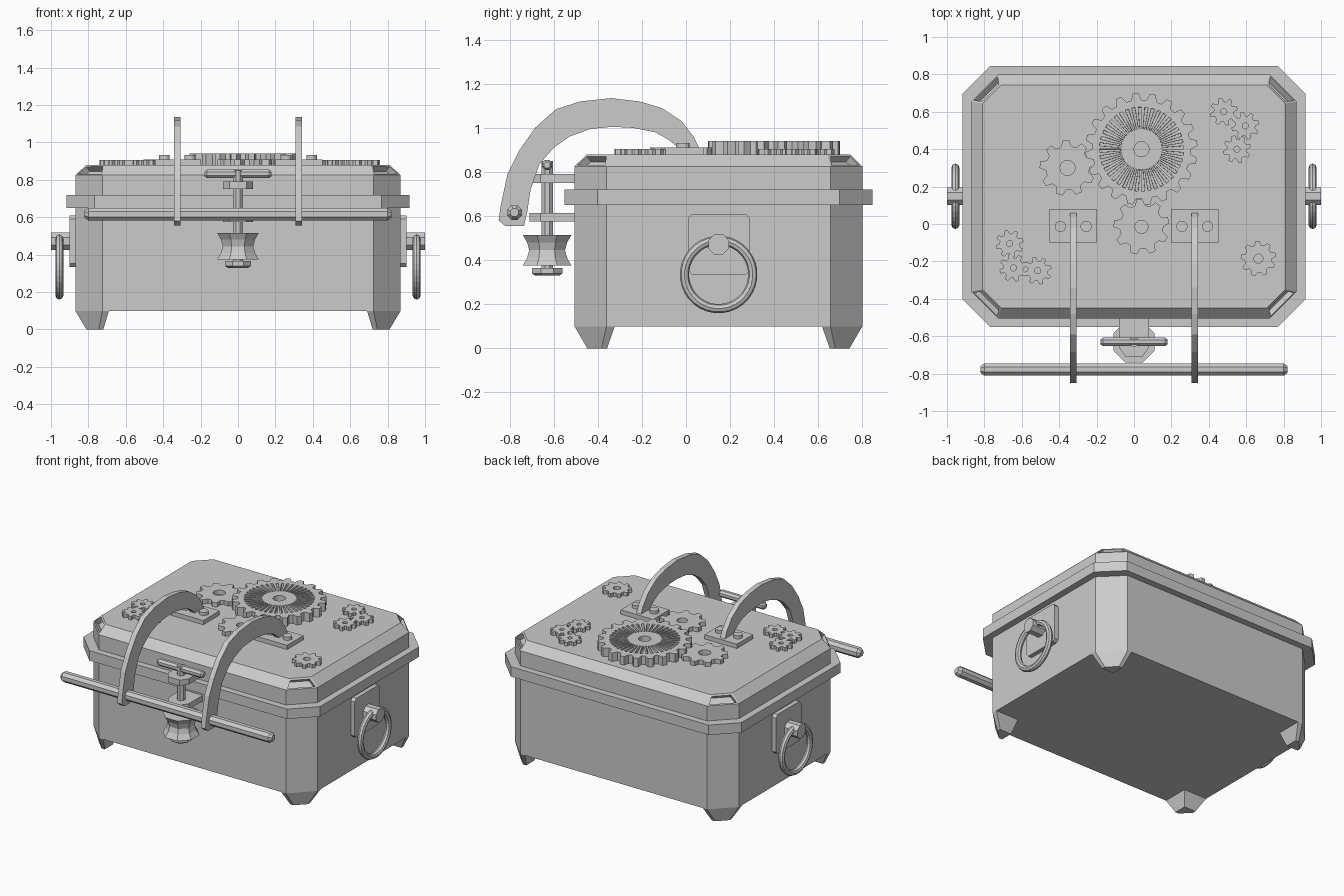
import bpy, bmesh, math
from mathutils import Vector

if "Cube" in bpy.data.objects:
    bpy.data.objects.remove(bpy.data.objects["Cube"])

grey = bpy.data.materials.new("plain grey")
grey.use_nodes = True
COLOUR = (0.6, 0.6, 0.6, 1)
grey.diffuse_color = COLOUR
grey.node_tree.nodes["Principled BSDF"].inputs["Base Color"].default_value = COLOUR

MID = 0.147      # y centre of the box
TOP = 0.88       # height of the lid top


def loft(name, rings, closed=False, detail=None):
    """Skin a stack of rings; capped at the ends, or closed into a tube."""
    bm = bmesh.new()
    loops = [[bm.verts.new(p) for p in ring] for ring in rings]
    n = len(loops[0])
    pairs = list(zip(loops, loops[1:]))
    if closed:
        pairs.append((loops[-1], loops[0]))
    else:
        bm.faces.new(loops[0])
        bm.faces.new(loops[-1])
    for a, b in pairs:
        for i in range(n):
            j = (i + 1) % n
            bm.faces.new((a[i], a[j], b[j], b[i]))
    bmesh.ops.recalc_face_normals(bm, faces=bm.faces)
    bm.normal_update()
    if detail:
        detail(bm)
    mesh = bpy.data.meshes.new(name)
    bm.to_mesh(mesh)
    bm.free()
    mesh.materials.append(grey)
    obj = bpy.data.objects.new(name, mesh)
    bpy.context.collection.objects.link(obj)
    return obj


def octagon(hx, hy, cut, z):
    pts = [(hx, hy - cut), (hx - cut, hy), (cut - hx, hy), (-hx, hy - cut)]
    pts += [(-x, -y) for x, y in pts]
    return [(x, y + MID, z) for x, y in pts]


def lathe(name, profile, centre, sides=8, axis="z", closed=False):
    """Turn (radius, offset) points around an axis through the centre."""
    rings = []
    for r, h in profile:
        ring = []
        for i in range(sides):
            a = math.tau * (i + 0.5) / sides
            u, v = r * math.cos(a), r * math.sin(a)
            p = (u, v, h) if axis == "z" else (h, u, v)
            ring.append(Vector(centre) + Vector(p))
        rings.append(ring)
    return loft(name, rings, closed)


def slab_z(name, outline, z0, z1):
    return loft(name, [[(x, y, z) for x, y in outline] for z in (z0, z1)])


def slab_x(name, outline, x0, x1):
    return loft(name, [[(x, y, z) for y, z in outline] for x in (x0, x1)])


def gear(name, x, y, radius, teeth, hole, top, root=0.78, slots=None):
    """Toothed disc with a centre hole and optional ring of radial slots."""
    n = teeth * 4

    def ring(radii, z):
        pts = []
        for i in range(n):
            step = (0, 0.18, 0.5, 0.68)[i % 4] if radii[0] != radii[1] else i % 4 / 4
            a = math.tau * (i // 4 + step) / teeth
            r = radii[i % 4]
            pts.append((x + r * math.cos(a), y + r * math.sin(a), z))
        return pts

    tooth = [radius * root, radius, radius, radius * root]
    low = TOP - 0.01
    rings = [ring(tooth, low), ring(tooth, top)]
    rings += [ring([r] * 4, top) for r in (slots or ())]
    rings += [ring([hole] * 4, top), ring([hole] * 4, low)]

    def cut_slots(bm):
        wedges = []
        for f in bm.faces:
            c = f.calc_center_median()
            d = math.hypot(c.x - x, c.y - y)
            if f.normal.z > 0.9 and slots[1] < d < slots[0]:
                wedges.append(f)
        wedges.sort(key=lambda f: math.atan2(f.calc_center_median().y - y,
                                             f.calc_center_median().x - x))
        bmesh.ops.inset_individual(bm, faces=wedges[::2], thickness=0.001, depth=-0.03)

    return loft(name, rings, True, cut_slots if slots else None)


# Box body, rim band and bevelled lid
loft("box_body", [octagon(0.87, 0.653, 0.145, z) for z in (0.1, 0.66)])
loft("rim_band", [octagon(0.917, 0.699, 0.15, z) for z in (0.65, 0.72)])


def corner_slots(bm):
    corners = [f for f in bm.faces if f.normal.z > 0.2
               and abs(f.normal.x) > 0.2 and abs(f.normal.y) > 0.2]
    bmesh.ops.inset_individual(bm, faces=corners, thickness=0.016)
    bmesh.ops.inset_individual(bm, faces=corners, thickness=0.001, depth=-0.035)


loft("lid", [octagon(0.87, 0.653, 0.145, 0.71), octagon(0.87, 0.653, 0.145, 0.825),
             octagon(0.81, 0.597, 0.1, TOP)], detail=corner_slots)

# Tapered corner feet
foot_top = [(0.87, 0.47), (0.87, 0.508), (0.725, 0.653), (0.69, 0.653), (0.69, 0.47)]
foot_low = [(0.81, 0.505), (0.81, 0.53), (0.745, 0.595), (0.72, 0.595), (0.72, 0.505)]
for sx, side in ((1, "left"), (-1, "right")):
    for sy, end in ((1, "back"), (-1, "front")):
        loft(f"foot_{end}_{side}",
             [[(sx * x, MID + sy * y, z) for x, y in pts]
              for pts, z in ((foot_low, 0), (foot_top, 0.1))])

# Gears on the lid
gear("large_gear", 0.04, 0.40, 0.30, 20, 0.04, 0.94, 0.88, (0.225, 0.11))
gear("middle_gear_back", -0.355, 0.30, 0.15, 9, 0.04, 0.91)
gear("middle_gear_front", 0.04, -0.015, 0.15, 9, 0.035, 0.91)
gear("single_gear", 0.665, -0.185, 0.095, 9, 0.024, 0.905)
small = [(-0.665, -0.105), (-0.645, -0.235), (-0.515, -0.25),
         (0.48, 0.60), (0.595, 0.525), (0.55, 0.40)]
for i, (x, y) in enumerate(small):
    gear(f"small_gear_{i + 1}", x, y, 0.075, 8, 0.016, 0.905, 0.72)

# Curved arms with bolted plates
arm = [(-.85, .58), (-.84, .65), (-.81, .79), (-.755, .9), (-.685, 1.0), (-.59, 1.085),
       (-.48, 1.12), (-.34, 1.135), (-.21, 1.12), (-.11, 1.09), (-.02, 1.03), (.035, .96),
       (.06, .91), (.06, .88), (-.04, .88), (-.04, .915), (-.085, .95), (-.14, .98),
       (-.24, 1.0), (-.335, 1.005), (-.435, .995), (-.53, .96), (-.6, .91),
       (-.665, .835), (-.705, .72), (-.72, .62), (-.735, .555), (-.82, .555)]
for s, side in ((1, "left"), (-1, "right")):
    x = s * 0.325
    slab_x(f"arm_{side}", arm, x - 0.018, x + 0.018)
    slab_z(f"arm_plate_{side}", [(x - 0.126, -0.1), (x + 0.126, -0.1),
                                 (x + 0.126, 0.08), (x - 0.126, 0.08)], 0.87, 0.91)
    for k in (-1, 1):
        lathe(f"plate_bolt_{side}_{'inner' if k * s < 0 else 'outer'}",
              [(0.03, 0.9), (0.03, 0.932)], (x + k * 0.069, -0.013, 0), 12)

# Cross bar through the arms
lathe("cross_bar", [(0.02, -0.82), (0.036, -0.8), (0.036, 0.8), (0.02, 0.82)],
      (0, -0.778, 0.616), 8, "x")

# Front screw clamp
bracket = [(-0.08, -0.5), (-0.08, -0.66), (-0.045, -0.71),
           (0.045, -0.71), (0.08, -0.66), (0.08, -0.5)]
slab_z("clamp_bracket_upper", bracket, 0.75, 0.79)
slab_z("clamp_bracket_lower", bracket, 0.575, 0.615)
lathe("clamp_screw", [(0.028, 0.34), (0.028, 0.85)], (0, -0.63, 0))
lathe("clamp_spool", [(0.12, 0.375), (0.098, 0.41), (0.088, 0.445),
                      (0.098, 0.48), (0.12, 0.515)], (0, -0.63, 0))
lathe("clamp_nut", [(0.06, 0.33), (0.075, 0.34), (0.075, 0.365)], (0, -0.63, 0))
lathe("clamp_handle", [(0.015, -0.178), (0.025, -0.165), (0.025, 0.165), (0.015, 0.178)],
      (0, -0.63, 0.832), 8, "x")

# Side plates with hanging rings
for s, side in ((1, "left"), (-1, "right")):
    c, w, h, k = 0.148, 0.14, 0.138, 0.018
    outline = [(w, h - k), (w - k, h), (k - w, h), (-w, h - k)]
    outline += [(-y, -z) for y, z in outline]
    slab_x(f"ring_plate_{side}", [(c + y, 0.472 + z) for y, z in outline], s * 0.86, s * 0.9)
    lathe(f"ring_lug_{side}", [(0.05, s * 0.89), (0.05, s * 1.0)], (0, c, 0.472), 8, "x")
    tube = [(0.155 + 0.021 * math.cos(i * math.tau / 8), 0.021 * math.sin(i * math.tau / 8))
            for i in range(8)]
    lathe(f"carry_ring_{side}", tube, (s * 0.955, c, 0.335), 32, "x", True)
